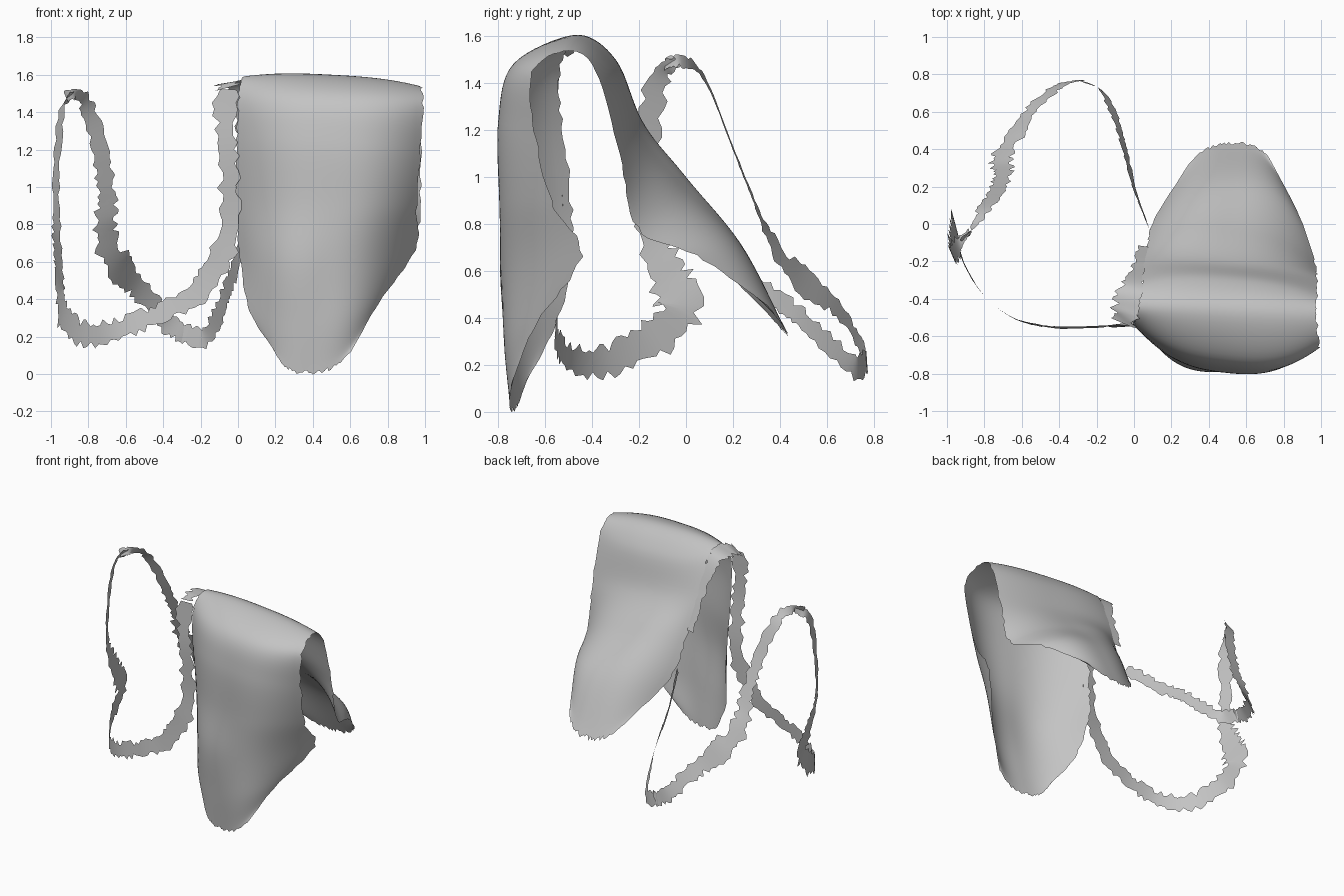
import bpy
import random
from mathutils import Vector

random.seed(4)

old = bpy.data.objects.get("Cube")
if old:
    bpy.data.objects.remove(old, do_unlink=True)

grey = bpy.data.materials.new("cloth_grey")
grey.use_nodes = True
colour = (0.55, 0.55, 0.55, 1)
grey.diffuse_color = colour
grey.node_tree.nodes["Principled BSDF"].inputs["Base Color"].default_value = colour


def spline(points, steps):
    """Smooth curve through points of any dimension."""
    pts = [Vector(p) for p in points]
    pts = [pts[0] * 2 - pts[1]] + pts + [pts[-1] * 2 - pts[-2]]
    out = []
    for i in range(1, len(pts) - 2):
        a, b, c, d = pts[i - 1:i + 3]
        for k in range(steps):
            t = k / steps
            out.append((b * 2 + (c - a) * t + (a * 2 - b * 5 + c * 4 - d) * t ** 2
                        + (b * 3 - a - c * 3 + d) * t ** 3) / 2)
    return out + [pts[-2]]


def sheet(name, rows):
    """Open surface through equally long rows of points."""
    n = len(rows[0])
    verts = [p for row in rows for p in row]
    faces = [(r * n + i, r * n + i + 1, (r + 1) * n + i + 1, (r + 1) * n + i)
             for r in range(len(rows) - 1) for i in range(n - 1)]
    mesh = bpy.data.meshes.new(name)
    mesh.from_pydata(verts, [], faces)
    mesh.materials.append(grey)
    mesh.shade_smooth()
    obj = bpy.data.objects.new(name, mesh)
    bpy.context.collection.objects.link(obj)
    return obj


def strip(name, path, start_centre, end_centre, rise=0):
    """Ragged ribbon facing away from an axis that moves along its length."""
    pts = spline(path, 9)
    rows = []
    for i, p in enumerate(pts):
        pos = p.to_3d()
        tangent = (pts[min(i + 1, len(pts) - 1)] - pts[max(i - 1, 0)]).to_3d()
        centre = Vector(start_centre).lerp(Vector(end_centre), i / (len(pts) - 1))
        outward = (pos.xy - centre).to_3d() + Vector((0, 0, rise))
        side = tangent.cross(outward).normalized()
        left, right = (p.w * random.uniform(0.6, 1.4) for _ in range(2))
        rows.append([pos - side * left, pos, pos + side * right])
    return sheet(name, rows)


# Draped cloth: left, middle and right rails from front hem to back hem
left_rail = [(.19, -.68, .13), (.07, -.58, .33), (.02, -.5, .62), (0, -.5, .9),
             (0, -.54, 1.25), (.01, -.54, 1.48), (.03, -.45, 1.59), (.05, -.32, 1.52),
             (.06, -.2, 1.25), (.08, -.1, 1), (.12, .04, .74), (.3, .33, .44)]
middle_rail = [(.38, -.74, .01), (.42, -.77, .28), (.47, -.79, .6), (.48, -.79, .9),
               (.49, -.79, 1.25), (.5, -.72, 1.49), (.5, -.47, 1.6), (.5, -.3, 1.47),
               (.5, -.2, 1.2), (.52, -.02, .98), (.53, .23, .72), (.53, .43, .34)]
right_rail = [(.61, -.74, .13), (.75, -.64, .38), (.94, -.46, .66), (.95, -.58, .9),
              (.97, -.65, 1.2), (.98, -.66, 1.45), (.97, -.5, 1.54), (.97, -.38, 1.45),
              (.97, -.28, 1.1), (.96, -.2, .79), (.88, .05, .67), (.73, .34, .46)]

COLS = 36
BOXINESS = 2.7
rows = []
for a, b, c in zip(*(spline(r, 8) for r in (left_rail, middle_rail, right_rail))):
    row = []
    for k in range(COLS + 1):
        s = 2 * k / COLS - 1
        # Frayed side hems
        if k in (0, COLS):
            s *= random.uniform(1, 1.03)
        row.append(b + (c - a) / 2 * s + ((a + c) / 2 - b) * abs(s) ** BOXINESS)
    rows.append(row)
# Frayed front and back hems
for end, inner in ((0, 1), (-1, -2)):
    rows[end] = [p + (p - q) * random.uniform(-0.3, 0.5)
                 for p, q in zip(rows[end], rows[inner])]
sheet("draped_cloth", rows)

# Rear ribbon: from the high point on the right down to the rear
strip("rear_ribbon", [
    (-.92, -.09, 1.48, .025), (-.86, -.02, 1.5, .03), (-.8, .08, 1.42, .035),
    (-.73, .19, 1.15, .04), (-.7, .27, .95, .045), (-.71, .35, .76, .055),
    (-.65, .46, .59, .07), (-.53, .63, .46, .055), (-.4, .74, .29, .045),
    (-.28, .77, .21, .045)], (-.95, -.5), (-.3, .1))

# Back ribbon: from the rear up to the cloth
strip("back_ribbon", [
    (-.3, .77, .22, .045), (-.17, .71, .2, .045), (-.09, .53, .37, .04),
    (-.05, .4, .47, .04), (0, .2, .61, .04), (.07, 0, .8, .04)],
    (-.7, -.1), (-.8, -.4))

# Front ribbon: down the right side, along the bottom and up beside the cloth
strip("front_ribbon", [
    (-.88, -.04, 1.5, .02), (-.94, -.12, 1.42, .045), (-.97, -.16, 1.1, .045),
    (-.97, -.16, .8, .05), (-.96, -.08, .6, .09), (-.95, -.02, .44, .09),
    (-.93, -.16, .3, .07), (-.82, -.36, .21, .06), (-.65, -.5, .24, .05),
    (-.45, -.55, .31, .05), (-.25, -.55, .42, .06), (-.1, -.54, .6, .06),
    (-.04, -.53, .85, .05), (-.06, -.55, 1.2, .05), (-.06, -.54, 1.52, .06)],
    (-.3, .1), (-.1, .3))

# Top ribbon: folded over beside the cloth's upper edge
strip("top_ribbon", [
    (-.06, -.53, 1.53, .06), (-.04, -.46, 1.56, .07), (-.01, -.33, 1.53, .06),
    (.03, -.22, 1.3, .035), (.06, -.12, 1.05, .03)], (0, -.9), (0, -.9), 0.8)
